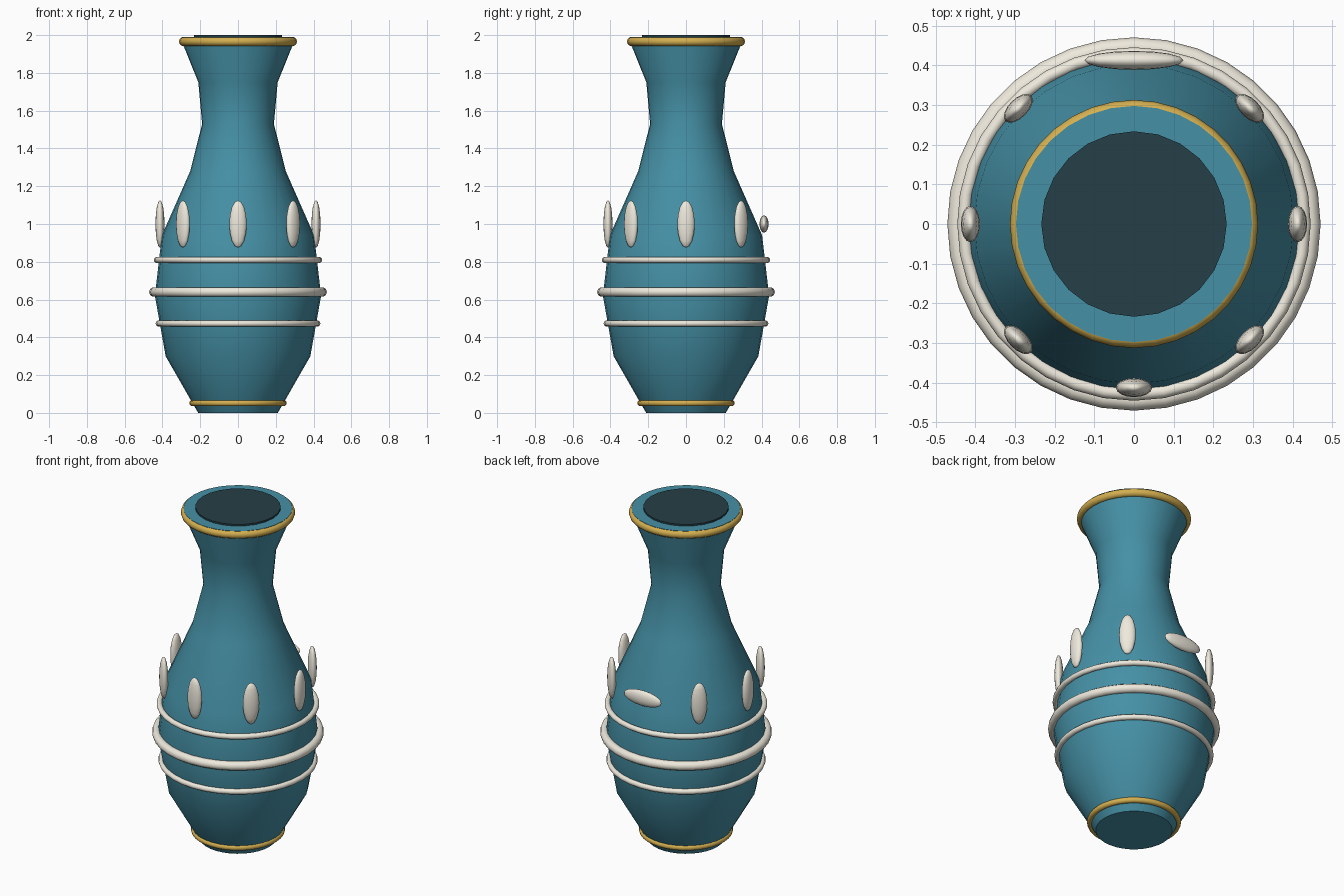
import bpy, bmesh, math
from mathutils import Matrix

if "Cube" in bpy.data.objects:
    bpy.data.objects.remove(bpy.data.objects["Cube"])


def material(name, rgb):
    m = bpy.data.materials.new(name)
    m.diffuse_color = (*rgb, 1)
    m.use_nodes = True
    m.node_tree.nodes["Principled BSDF"].inputs["Base Color"].default_value = m.diffuse_color
    return m


TEAL = material("teal_glaze", (0.06, 0.28, 0.38))
GOLD = material("gold", (0.66, 0.43, 0.08))
CREAM = material("cream", (0.86, 0.82, 0.72))
DARK = material("dark_interior", (0.018, 0.05, 0.063))


def finish(obj, name, mat, angle=35):
    obj.name = name
    obj.data.materials.append(mat)
    bpy.ops.object.select_all(action='DESELECT')
    obj.select_set(True)
    bpy.context.view_layer.objects.active = obj
    bpy.ops.object.shade_smooth_by_angle(angle=math.radians(angle))


def lathe(name, profile, sides, mat):
    bm = bmesh.new()
    rings = []
    for r, z in profile:
        rings.append([bm.verts.new((r * math.cos(a), r * math.sin(a), z))
                      for a in (2 * math.pi * i / sides for i in range(sides))])
    for low, high in zip(rings, rings[1:]):
        for i in range(sides):
            j = (i + 1) % sides
            bm.faces.new((low[i], low[j], high[j], high[i]))
    bm.faces.new(rings[0][::-1])
    bm.faces.new(rings[-1])
    mesh = bpy.data.meshes.new(name)
    bm.to_mesh(mesh)
    bm.free()
    obj = bpy.data.objects.new(name, mesh)
    bpy.context.collection.objects.link(obj)
    finish(obj, name, mat)


def band(name, z, radius, thickness, mat):
    bpy.ops.mesh.primitive_torus_add(major_radius=radius, minor_radius=thickness,
                                     major_segments=36, minor_segments=10,
                                     location=(0, 0, z))
    finish(bpy.context.object, name, mat, 60)


# Vase body
lathe("vase_body", [(0.21, 0), (0.24, 0.05), (0.383, 0.30), (0.44, 0.62),
                    (0.403, 0.94), (0.253, 1.28), (0.19, 1.53), (0.21, 1.75),
                    (0.295, 1.96), (0.298, 1.99)], 32, TEAL)

# Dark mouth opening
lathe("mouth_opening", [(0.234, 1.97), (0.234, 2.0)], 24, DARK)

# Rim, foot and belly bands
band("rim_band", 1.966, 0.289, 0.024, GOLD)
band("foot_band", 0.052, 0.241, 0.017, GOLD)
band("upper_belly_band", 0.81, 0.43, 0.016, CREAM)
band("middle_belly_band", 0.64, 0.445, 0.026, CREAM)
band("lower_belly_band", 0.473, 0.42, 0.016, CREAM)

# Ring of petals round the shoulder; the back one lies on its side
for i in range(8):
    angle = i * math.pi / 4
    bpy.ops.mesh.primitive_uv_sphere_add(segments=16, ring_count=8, radius=1)
    petal = bpy.context.object
    petal.data.transform(Matrix.Diagonal((0.024, 0.046, 0.125, 1)))
    if i == 2:
        petal.data.transform(Matrix.Rotation(math.pi / 2, 4, 'X'))
    petal.rotation_euler.z = angle
    petal.location = (0.413 * math.cos(angle), 0.413 * math.sin(angle), 1.0)
    finish(petal, f"petal_{i + 1}", CREAM, 60)
